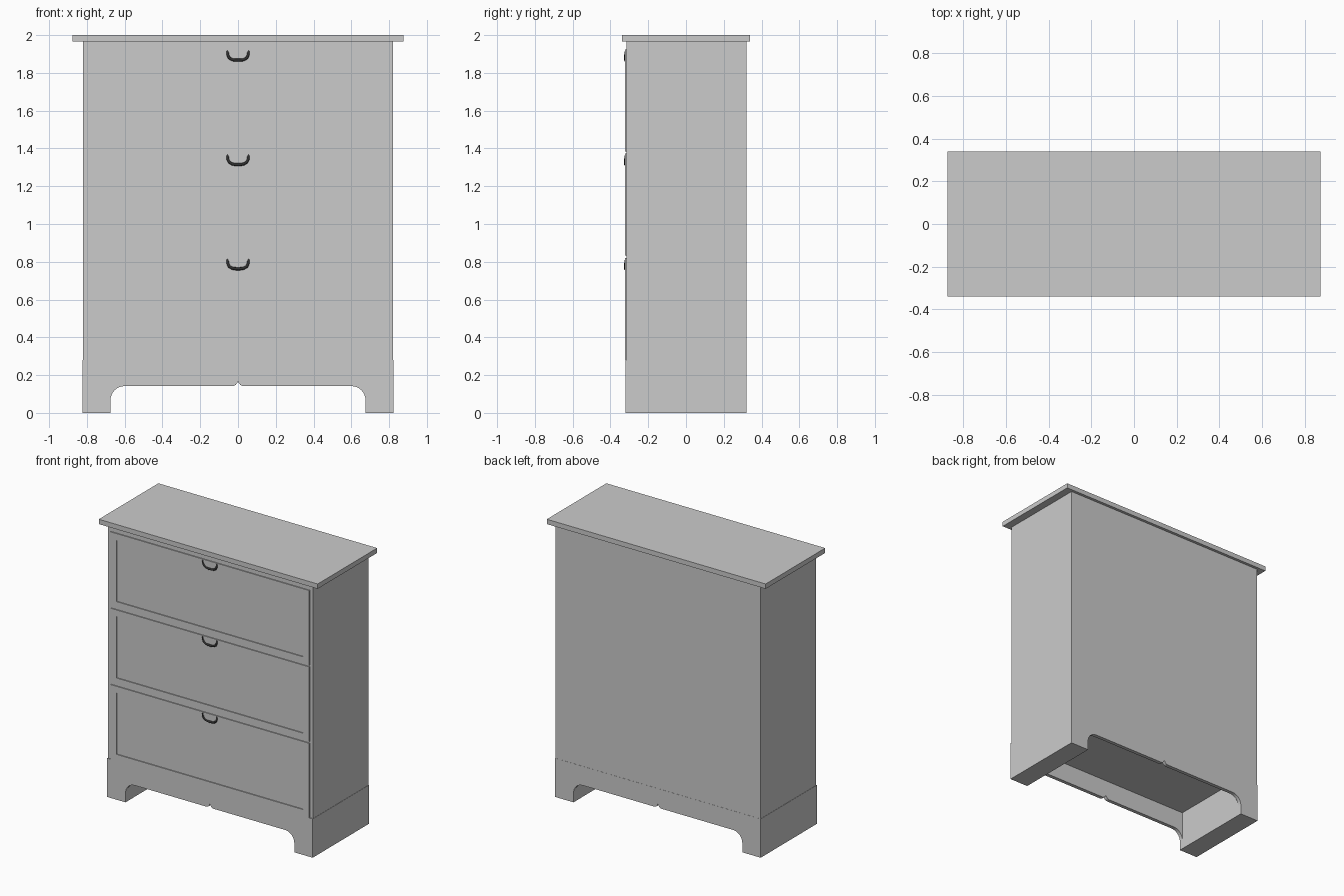
import bpy, bmesh, math

if "Cube" in bpy.data.objects:
    bpy.data.objects.remove(bpy.data.objects["Cube"])


def finish(bm, name):
    bmesh.ops.recalc_face_normals(bm, faces=bm.faces)
    mesh = bpy.data.meshes.new(name)
    bm.to_mesh(mesh)
    bm.free()
    obj = bpy.data.objects.new(name, mesh)
    bpy.context.collection.objects.link(obj)
    return obj


def add_box(bm, x0, x1, y0, y1, z0, z1):
    verts = bmesh.ops.create_cube(bm, size=1)["verts"]
    for v in verts:
        v.co.x = x1 if v.co.x > 0 else x0
        v.co.y = y1 if v.co.y > 0 else y0
        v.co.z = z1 if v.co.z > 0 else z0


def box(name, *bounds):
    bm = bmesh.new()
    add_box(bm, *bounds)
    return finish(bm, name)


# Carcass and overhanging top
box("carcass", -0.82, 0.82, -0.315, 0.32, 0.28, 1.965)
box("top_board", -0.875, 0.875, -0.34, 0.34, 1.965, 2.0)

# Half outline of the arched plinth panel, from outer top to centre notch
half = [(0.822, 0.28), (0.822, 0), (0.675, 0)]
for i in range(9):
    a = math.radians(90 * i / 8)
    half.append((0.6 + 0.075 * math.cos(a), 0.067 + 0.075 * math.sin(a)))
for i in range(6):
    a = math.radians(90 * i / 5)
    half.append((0.03 - 0.03 * math.sin(a), 0.142 + 0.033 * (1 - math.cos(a))))
outline = half + [(-x, z) for x, z in reversed(half[:-1])]


def plinth_panel(name, y0, y1):
    bm = bmesh.new()
    face = bm.faces.new([bm.verts.new((x, y0, z)) for x, z in outline])
    moved = bmesh.ops.extrude_face_region(bm, geom=[face], use_keep_orig=True)["geom"]
    bmesh.ops.translate(bm, vec=(0, y1 - y0, 0),
                        verts=[g for g in moved if isinstance(g, bmesh.types.BMVert)])
    return finish(bm, name)


plinth_panel("front_plinth", -0.321, -0.295)
plinth_panel("back_plinth", 0.295, 0.321)

# Full-depth side feet
for side, label in ((-1, "left"), (1, "right")):
    xs = sorted((side * 0.675, side * 0.822))
    box(label + "_foot", *xs, -0.295, 0.295, 0, 0.28)

dark = bpy.data.materials.new("dark_metal")
dark.diffuse_color = (0.03, 0.03, 0.03, 1)
dark.use_nodes = True
dark.node_tree.nodes["Principled BSDF"].inputs["Base Color"].default_value = dark.diffuse_color


# Drawer front with a sunken centre panel
def drawer(name, z0, z1):
    bm = bmesh.new()
    add_box(bm, -0.795, 0.795, -0.322, -0.30, z0, z1)
    front = min(bm.faces, key=lambda f: f.calc_center_median().y)
    bmesh.ops.inset_individual(bm, faces=[front], thickness=0.068)
    panel = bmesh.ops.extrude_discrete_faces(bm, faces=[front])["faces"][0]
    bmesh.ops.translate(bm, vec=(0, 0.01, 0), verts=panel.verts)
    return finish(bm, name)


# Drop pull: a bent rod whose ends turn back into the drawer
def pull(name, z):
    pts = [(0.055, -0.314, 0), (0.055, -0.317, -0.012), (0.055, -0.319, -0.025),
           (0.047, -0.32, -0.042), (0.03, -0.32, -0.052), (0.012, -0.32, -0.055)]
    pts += [(-x, y, h) for x, y, h in reversed(pts)]
    curve = bpy.data.curves.new(name, "CURVE")
    curve.dimensions = "3D"
    curve.bevel_depth = 0.008
    curve.bevel_resolution = 2
    curve.use_fill_caps = True
    spline = curve.splines.new("POLY")
    spline.points.add(len(pts) - 1)
    for p, (x, y, h) in zip(spline.points, pts):
        p.co = (x, y, z + h, 1)
    curve.materials.append(dark)
    obj = bpy.data.objects.new(name, curve)
    bpy.context.collection.objects.link(obj)


for i, label in enumerate(("bottom", "middle", "top")):
    z0 = 0.28 + 0.552 * i
    drawer(label + "_drawer", z0, z0 + 0.54)
    pull(label + "_pull", z0 + 0.538)
